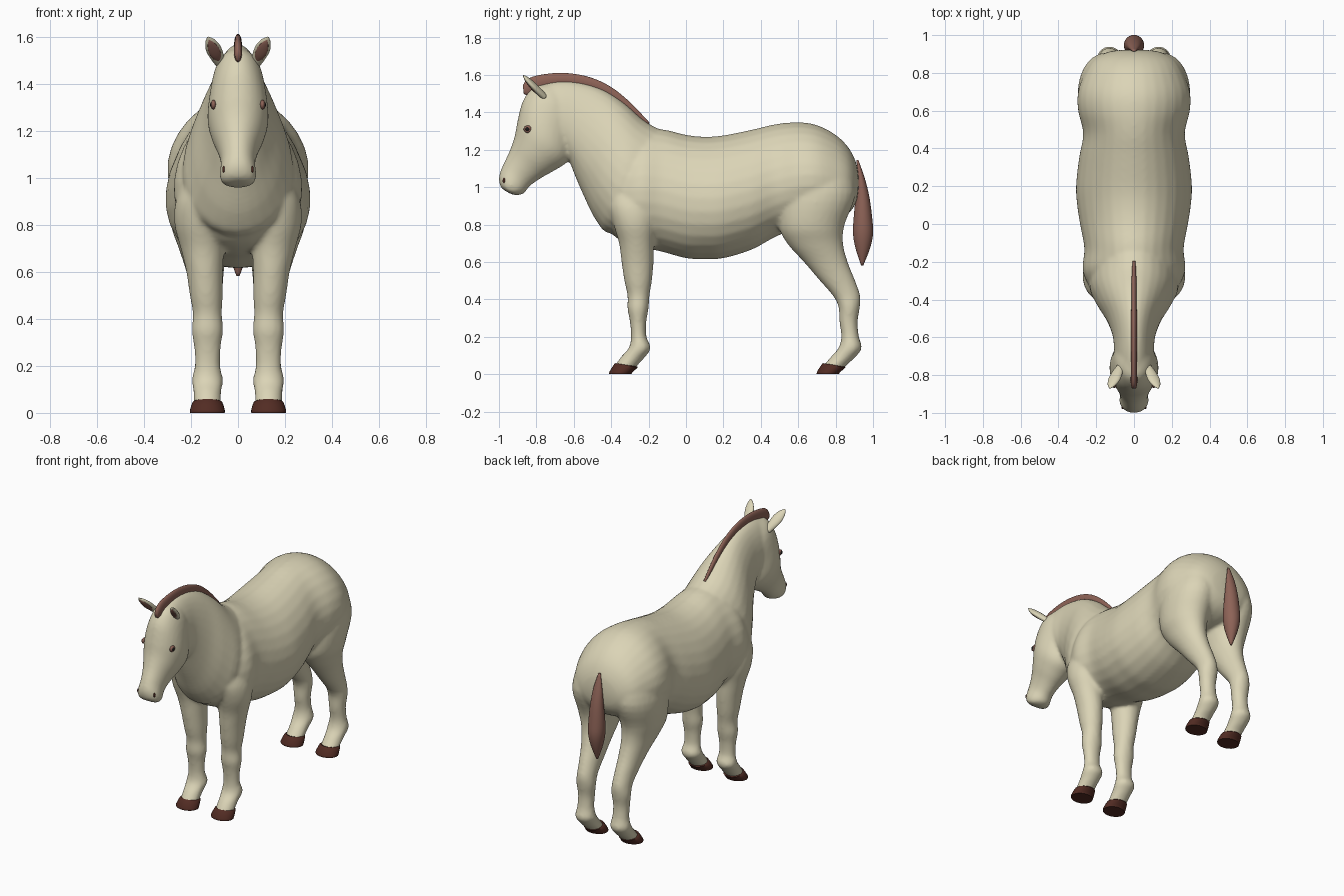
import bpy, bmesh, math
from mathutils import Vector, Matrix

def material(name, rgb):
    m = bpy.data.materials.new(name)
    m.diffuse_color = (*rgb, 1)
    return m

COAT = material("cream coat", (0.71, 0.66, 0.47))
BROWN = material("brown hair", (0.27, 0.125, 0.095))
HOOF = material("dark hoof", (0.085, 0.025, 0.017))
BLACK = material("black pupil", (0.012, 0.01, 0.01))

def dense(secs, steps=4):
    """Catmull-Rom interpolation between sections."""
    s = [tuple(q) + (0,) * (6 - len(q)) for q in secs]
    s = [s[0]] + s + [s[-1]]
    out = []
    for i in range(1, len(s) - 2):
        for k in range(steps):
            t = k / steps
            out.append([0.5 * (2 * b + (c - a) * t + (2 * a - 5 * b + 4 * c - d) * t * t
                        + (3 * b - a - 3 * c + d) * t ** 3)
                        for a, b, c, d in zip(*s[i - 1:i + 3])])
    return out + [list(s[-1])]

def loft(bm, secs, side=1, egg=0.0, n=28, M=None, steps=4):
    """Tube through elliptic sections: y1, z1, y2, z2, half width, x centre."""
    rings = []
    for y1, z1, y2, z2, hw, cx in dense(secs, steps):
        ring = []
        for k in range(n):
            a = 2 * math.pi * k / n
            s = math.sin(a)
            p = Vector((side * cx + hw * math.cos(a) * (1 - egg * s),
                        (y1 + y2) / 2 + s * (y1 - y2) / 2,
                        (z1 + z2) / 2 + s * (z1 - z2) / 2))
            ring.append(bm.verts.new(M @ p if M else p))
        rings.append(ring)
    for r, q in zip(rings, rings[1:]):
        for k in range(n):
            bm.faces.new((r[k], r[(k + 1) % n], q[(k + 1) % n], q[k]))
    bm.faces.new(rings[0])
    bm.faces.new(rings[-1][::-1])

def finish(bm, name, mat, angle=50):
    bmesh.ops.recalc_face_normals(bm, faces=bm.faces)
    me = bpy.data.meshes.new(name)
    bm.to_mesh(me)
    bm.free()
    me.materials.append(mat)
    ob = bpy.data.objects.new(name, me)
    bpy.context.collection.objects.link(ob)
    bpy.ops.object.select_all(action='DESELECT')
    bpy.context.view_layer.objects.active = ob
    ob.select_set(True)
    bpy.ops.object.shade_smooth_by_angle(angle=math.radians(angle))
    return ob

def blob(name, mat, center, radii):
    bm = bmesh.new()
    bmesh.ops.create_uvsphere(bm, u_segments=20, v_segments=12, radius=1,
                              matrix=Matrix.Translation(center) @ Matrix.Diagonal((*radii, 1)))
    return finish(bm, name, mat, 180)

# Torso: y, top, bottom, half width
TORSO = [(-.43, 1.12, .79, .12), (-.36, 1.22, .72, .215), (-.25, 1.3, .68, .27),
         (-.13, 1.31, .655, .262), (0, 1.28, .62, .285), (.1, 1.27, .615, .3),
         (.2, 1.277, .62, .306), (.35, 1.307, .665, .29), (.48, 1.337, .735, .268),
         (.6, 1.347, .78, .295), (.7, 1.332, .8, .295), (.8, 1.28, .82, .26),
         (.87, 1.21, .86, .215), (.91, 1.13, .92, .14), (.922, 1.06, .99, .06)]
NECK = [(0, 1.25, -.2, .78, .18), (-.2, 1.34, -.4, .75, .235), (-.33, 1.45, -.48, .82, .2),
        (-.45, 1.525, -.55, .96, .145), (-.58, 1.562, -.605, 1.09, .112),
        (-.7, 1.565, -.63, 1.17, .105), (-.8, 1.54, -.66, 1.3, .09)]
HEAD = [(-.76, 1.55, -.62, 1.48, .06), (-.82, 1.532, -.585, 1.37, .098),
        (-.873, 1.46, -.6, 1.24, .12), (-.9, 1.36, -.63, 1.14, .13),
        (-.917, 1.27, -.71, 1.085, .112), (-.945, 1.19, -.78, 1.045, .086),
        (-.978, 1.12, -.835, 1.005, .073), (-1.0, 1.06, -.865, .968, .078),
        (-.995, 1.01, -.895, .957, .07), (-.975, .985, -.93, .96, .04)]
# Legs: z, front, back, half width, x centre
FORELEG = [(1.0, -.4, -.18, .07, .15), (.9, -.41, -.155, .1, .165), (.8, -.388, -.158, .105, .165),
           (.7, -.358, -.17, .092, .152), (.6, -.345, -.173, .078, .142), (.5, -.33, -.182, .07, .135),
           (.42, -.313, -.195, .062, .13), (.35, -.313, -.2, .067, .13), (.28, -.3, -.212, .057, .13),
           (.2, -.294, -.211, .054, .13), (.14, -.306, -.188, .067, .13), (.09, -.35, -.22, .059, .13),
           (.045, -.38, -.262, .058, .13), (.02, -.385, -.28, .055, .13)]
HINDLEG = [(1.15, .56, .86, .1, .14), (.97, .5, .907, .145, .15), (.8, .495, .848, .128, .157),
           (.7, .54, .84, .102, .15), (.6, .63, .865, .08, .14), (.5, .715, .905, .066, .133),
           (.42, .785, .932, .06, .13), (.36, .815, .93, .062, .13), (.28, .82, .918, .053, .13),
           (.2, .83, .925, .054, .13), (.14, .815, .94, .066, .13), (.09, .772, .905, .059, .13),
           (.045, .735, .855, .058, .13), (.02, .73, .84, .055, .13)]

# Coat: overlapping tubes fused into one smooth skin
bm = bmesh.new()
loft(bm, [(y, t, y, b, w) for y, t, b, w in TORSO], egg=.12)
loft(bm, NECK, egg=.1)
loft(bm, HEAD)
for side in (1, -1):
    for leg in (FORELEG, HINDLEG):
        loft(bm, [(f, z, b, z, w, x) for z, f, b, w, x in leg], side)
body = finish(bm, "body", COAT, 180)
rm = body.modifiers.new("fuse", 'REMESH')
rm.mode = 'VOXEL'
rm.voxel_size = .011
rm.use_smooth_shade = True
sm = body.modifiers.new("soften", 'SMOOTH')
sm.factor = .5
sm.iterations = 8

# Hooves
for label, toe in (("front", -.41), ("hind", .70)):
    for side in (1, -1):
        bm = bmesh.new()
        loft(bm, [(toe + .035, .056, toe + .145, .042, .05, .13), (toe + .028, .056, toe + .152, .036, .063, .13),
                  (toe, .012, toe + .125, .012, .074, .13), (toe, 0, toe + .118, 0, .073, .13)],
             side, steps=2)
        finish(bm, f"{label}_hoof_{'right' if side > 0 else 'left'}", HOOF, 45)

# Mane crest
bm = bmesh.new()
loft(bm, [(-.195, 1.345, -.2, 1.325, .008), (-.3, 1.455, -.31, 1.41, .013), (-.4, 1.535, -.41, 1.475, .014),
          (-.5, 1.583, -.505, 1.52, .015), (-.6, 1.606, -.6, 1.535, .015), (-.7, 1.61, -.7, 1.535, .016),
          (-.8, 1.596, -.79, 1.51, .017), (-.85, 1.575, -.84, 1.49, .017), (-.872, 1.545, -.868, 1.5, .011)])
finish(bm, "mane", BROWN, 180)

# Tail
bm = bmesh.new()
loft(bm, [(.912, 1.145, .922, 1.145, .008), (.915, 1.05, .955, 1.05, .03), (.907, .95, .98, .95, .043),
          (.896, .83, .996, .83, .053), (.893, .75, 1.0, .75, .052), (.907, .67, .983, .67, .036),
          (.936, .582, .948, .582, .007)])
finish(bm, "tail", BROWN, 180)

# Ears with brown inner faces
for side in (1, -1):
    base, tip = Vector((side * .072, -.755, 1.48)), Vector((side * .128, -.87, 1.597))
    up = (tip - base).normalized()
    back = Vector((side * .3, 1, .9))
    back = (back - up * back.dot(up)).normalized()
    M = Matrix((back.cross(up), back, up)).transposed().to_4x4()
    M.translation = base
    L = (tip - base).length
    def ear(t, w, d, off):
        return (d + off, t * L, off - d, t * L, w)
    tag = "right" if side > 0 else "left"
    bm = bmesh.new()
    loft(bm, [ear(0, .02, .016, 0), ear(.3, .029, .018, 0), ear(.6, .032, .016, 0),
              ear(.85, .021, .011, 0), ear(1, .004, .003, 0)], M=M)
    finish(bm, "ear_" + tag, COAT, 180)
    bm = bmesh.new()
    loft(bm, [ear(.2, .006, .003, -.014), ear(.4, .021, .007, -.0135), ear(.62, .023, .007, -.012),
              ear(.82, .014, .005, -.009), ear(.94, .003, .002, -.005)], M=M)
    finish(bm, "inner_ear_" + tag, BROWN, 180)

# Eyes and nostrils, seated on the finished skin
bpy.context.view_layer.update()
dg = bpy.context.evaluated_depsgraph_get()
skin = body.evaluated_get(dg)

def surface_x(y, z, fallback):
    ok, hit, _, _ = skin.ray_cast(Vector((1, y, z)), Vector((-1, 0, 0)))
    return hit.x if ok else fallback

eye_x = surface_x(-.845, 1.31, .104)
nose_x = surface_x(-.973, 1.035, .05)
for side in (1, -1):
    tag = "right" if side > 0 else "left"
    blob("eye_" + tag, BROWN, (side * eye_x, -.845, 1.31), (.012, .023, .02))
    blob("pupil_" + tag, BLACK, (side * (eye_x + .006), -.848, 1.31), (.009, .013, .012))
    blob("nostril_" + tag, HOOF, (side * nose_x, -.973, 1.035), (.006, .007, .014))
